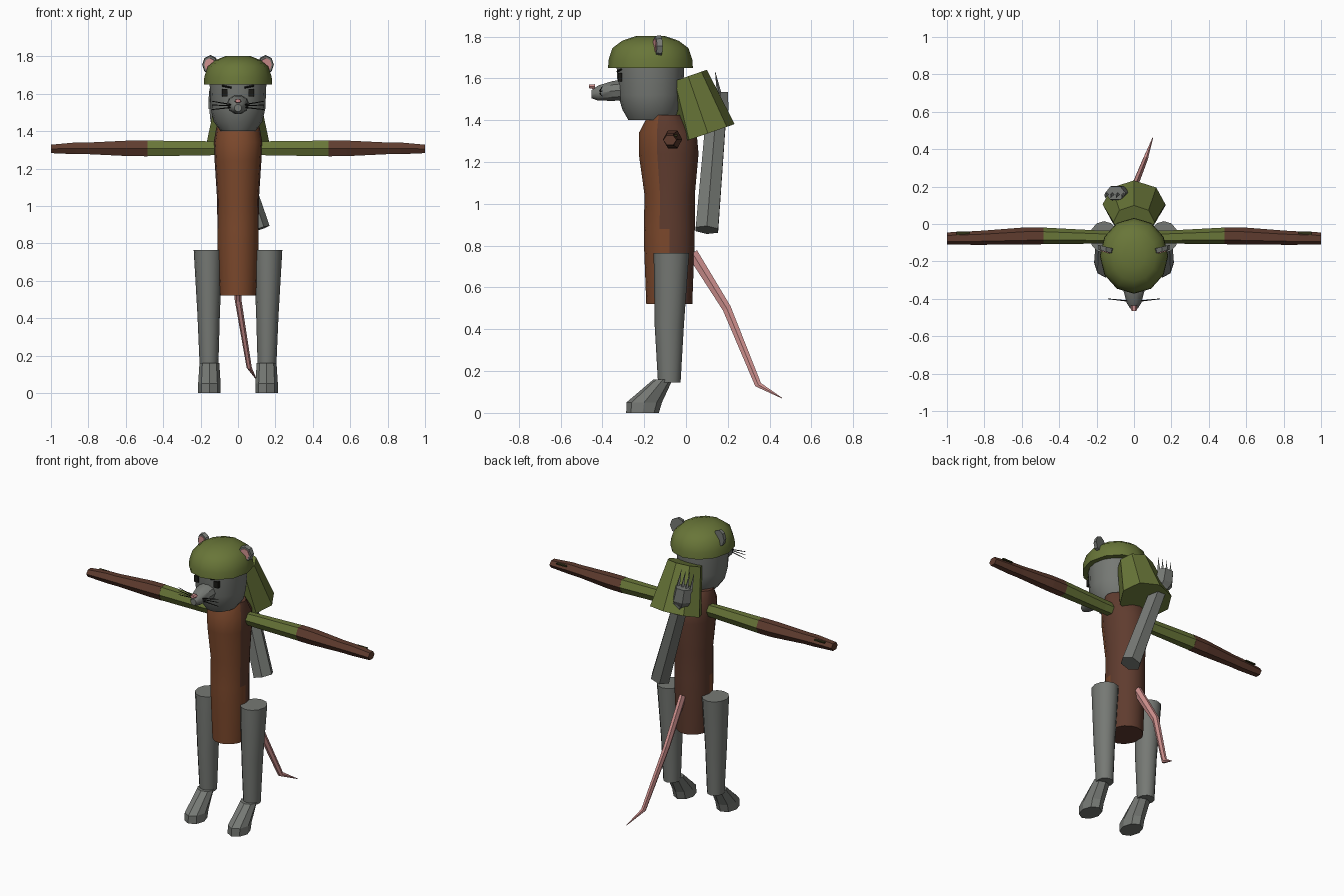
import bpy, bmesh, math
from mathutils import Vector

cube = bpy.data.objects.get("Cube")
if cube:
    bpy.data.objects.remove(cube, do_unlink=True)


def material(name, rgb):
    m = bpy.data.materials.new(name)
    m.use_nodes = True
    m.diffuse_color = (*rgb, 1)
    m.node_tree.nodes["Principled BSDF"].inputs["Base Color"].default_value = (*rgb, 1)
    return m


GREY = material("grey fur", (0.18, 0.19, 0.175))
GREEN = material("olive cloth", (0.14, 0.18, 0.04))
TUNIC = material("tunic brown", (0.20, 0.065, 0.025))
BROWN = material("dark brown", (0.115, 0.045, 0.028))
PINK = material("pink skin", (0.62, 0.28, 0.27))
BLACK = material("black", (0.01, 0.01, 0.008))
OLIVE = material("dark olive", (0.03, 0.03, 0.008))

X, Y, Z = Vector((1, 0, 0)), Vector((0, 1, 0)), Vector((0, 0, 1))


def finish(name, bm, mat, smooth):
    bmesh.ops.recalc_face_normals(bm, faces=bm.faces)
    me = bpy.data.meshes.new(name)
    bm.to_mesh(me)
    bm.free()
    me.materials.append(mat)
    ob = bpy.data.objects.new(name, me)
    bpy.context.collection.objects.link(ob)
    if smooth:
        bpy.ops.object.select_all(action="DESELECT")
        ob.select_set(True)
        bpy.context.view_layer.objects.active = ob
        bpy.ops.object.shade_smooth_by_angle(angle=math.radians(35))
    return ob


def loft(name, rings, sides, mat, axis=Z, u=X, smooth=False):
    """Skin elliptical rings (x, y, z, radius along u, radius across)."""
    axis = axis.normalized()
    v = axis.cross(u).normalized()
    bm = bmesh.new()
    loops = []
    for x, y, z, ra, rb in rings:
        angles = [math.tau * i / sides for i in range(sides)]
        loops.append([bm.verts.new(Vector((x, y, z)) + u * ra * math.cos(a) + v * rb * math.sin(a))
                      for a in angles])
    for a, b in zip(loops, loops[1:]):
        for i in range(sides):
            j = (i + 1) % sides
            bm.faces.new((a[i], a[j], b[j], b[i]))
    bm.faces.new(loops[0])
    bm.faces.new(loops[-1])
    return finish(name, bm, mat, smooth)


def rod(name, a, b, ra, rb, sides, mat):
    """Straight tapered bar between two points."""
    d = (Vector(b) - Vector(a)).normalized()
    u = (X - d * d.x) if abs(d.x) < 0.8 else (Z - d * d.z)
    return loft(name, [(*a, ra, ra), (*b, rb, rb)], sides, mat, d, u.normalized())


def box(name, center, size, mat):
    bm = bmesh.new()
    bmesh.ops.create_cube(bm, size=1)
    for vert in bm.verts:
        vert.co = Vector(center) + Vector([c * s for c, s in zip(vert.co, size)])
    return finish(name, bm, mat, False)


# Torso, with a lighter front that wraps further round below the waist
torso = loft("torso", [(0, -.08, .52, .10, .11), (0, -.08, .78, .11, .12), (0, -.08, .88, .11, .122),
                       (0, -.078, 1.04, .112, .12), (0, -.083, 1.24, .125, .143),
                       (0, -.087, 1.34, .13, .138), (0, -.10, 1.425, .115, .08)],
             16, BROWN, smooth=True)
torso.data.materials.append(TUNIC)
for p in torso.data.polygons:
    limit = .1 if p.center.z < .85 else -.4
    if p.normal.y < limit and abs(p.normal.z) < .9:
        p.material_index = 1

# Head, helmet, snout, nose
loft("head", [(0, -.165, 1.40, .092, .11), (0, -.167, 1.45, .13, .137), (0, -.17, 1.52, .146, .155),
              (0, -.17, 1.66, .152, .162)], 16, GREY, smooth=True)
loft("helmet", [(0, -.17, 1.65, .183, .203), (0, -.17, 1.69, .18, .20), (0, -.17, 1.745, .162, .182),
                (0, -.17, 1.78, .12, .135), (0, -.17, 1.803, .062, .068)], 12, GREEN, smooth=True)
loft("snout", [(0, -.29, 1.545, .06, .052), (0, -.35, 1.54, .058, .05), (0, -.42, 1.53, .04, .038),
               (0, -.453, 1.524, .02, .02)], 10, GREY, axis=Y, smooth=True)
loft("nose", [(0, -.435, 1.56, .018, .014), (0, -.465, 1.562, .014, .01)], 6, PINK, axis=Y)

# Hood hanging behind the neck
loft("hood", [(0, .01, 1.61, .11, .095), (0, .105, 1.337, .168, .135)], 8, GREEN,
     axis=Vector((0, .095, -.273)))

# Tail
loft("tail", [(0, .03, .765, .018, .03), (0, .195, .50, .018, .024),
              (.06, .345, .135, .014, .018), (.10, .46, .07, .002, .002)],
     6, PINK, axis=Vector((0, .45, -.8)))

# Loose limb slung across the back, with clawed hand
loft("back_limb", [(.11, .10, .875, .062, .062), (-.07, .145, 1.43, .05, .055)], 6, GREY,
     axis=Vector((-.18, .045, .555)), u=Vector((.95, 0, .31)))
loft("back_hand", [(-.07, .145, 1.40, .04, .04), (-.085, .165, 1.45, .062, .045),
                   (-.10, .165, 1.535, .055, .04)], 6, GREY)
for i in range(4):
    x = -.145 + i * .03
    rod("claw", (x, .16, 1.52), (x - .01, .14, 1.63), .012, .001, 4, GREY)

for side, s in (("left", 1), ("right", -1)):
    # Arm: sleeve, forearm and a small dark cuff patch
    loft(side + "_sleeve", [(s * .08, -.07, 1.308, .035, .04), (s * .18, -.07, 1.308, .035, .044),
                            (s * .485, -.063, 1.308, .044, .048)], 6, GREEN, axis=X, u=Y)
    loft(side + "_forearm", [(s * .485, -.063, 1.308, .045, .049), (s * .58, -.064, 1.308, .046, .048),
                             (s * .80, -.073, 1.308, .038, .036), (s * .87, -.075, 1.308, .036, .036),
                             (s, -.077, 1.305, .032, .026)], 6, BROWN, axis=X, u=Y)
    box(side + "_cuff_patch", (s * .915, -.052, 1.327), (.07, .022, .008), OLIVE)

    # Leg and slanted foot
    loft(side + "_leg", [(s * .155, -.08, .145, .05, .054), (s * .157, -.08, .42, .06, .07),
                         (s * .16, -.07, .765, .077, .085)], 12, GREY, smooth=True)
    loft(side + "_foot", [(s * .153, -.208, 0, .06, .078), (s * .153, -.20, .05, .06, .085),
                          (s * .153, -.11, .16, .053, .046)], 8, GREY)

    # Ear with pink inside
    tilt = Vector((s * .25, -1, 0))
    flat = Vector((1, s * .25, 0)).normalized()
    loft(side + "_ear", [(s * .148, -.122, 1.755, .045, .052), (s * .15, -.148, 1.755, .04, .047)],
         8, GREY, axis=tilt, u=flat)
    loft(side + "_inner_ear", [(s * .15, -.147, 1.755, .03, .036), (s * .151, -.152, 1.755, .03, .036)],
         8, PINK, axis=tilt, u=flat)

    # Eyes, brows and whiskers
    box(side + "_eye", (s * .07, -.316, 1.605), (.03, .02, .04), BLACK)
    rod(side + "_brow", (s * .035, -.328, 1.633), (s * .085, -.31, 1.643), .005, .005, 4, BLACK)
    for dz in (-.025, 0, .02):
        rod(side + "_whisker", (s * .03, -.412, 1.535 + dz * .3), (s * .14, -.40, 1.54 + dz),
            .0035, .002, 4, BLACK)
